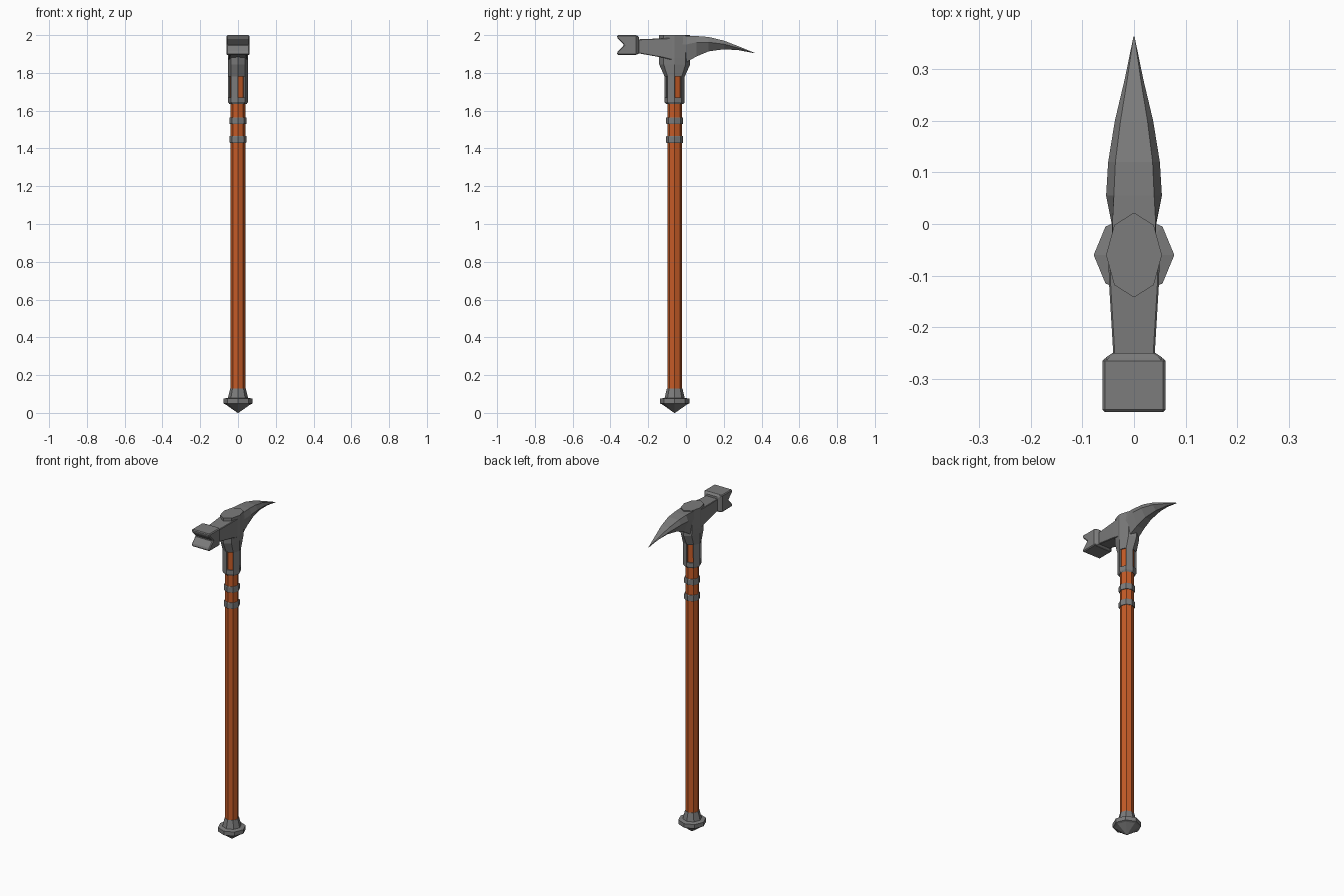
import bpy, bmesh, math

if "Cube" in bpy.data.objects:
    bpy.data.objects.remove(bpy.data.objects["Cube"])

CY = -0.06  # shaft axis


def material(name, color):
    m = bpy.data.materials.new(name)
    m.diffuse_color = (*color, 1)
    m.use_nodes = True
    m.node_tree.nodes["Principled BSDF"].inputs["Base Color"].default_value = m.diffuse_color
    return m


wood = material("wood", (0.56, 0.105, 0.02))
steel = material("steel", (0.2, 0.2, 0.2))


def loft(name, rings, mat=steel, start=True, holes=None):
    """Skin rings of 3D points; holes = (level, parity) leaves alternate faces open."""
    bm = bmesh.new()
    vs = [[bm.verts.new(p) for p in r] for r in rings]
    n = len(vs[0])
    for k in range(len(vs) - 1):
        for i in range(n):
            if holes and k == holes[0] and i % 2 == holes[1]:
                continue
            j = (i + 1) % n
            bm.faces.new((vs[k][i], vs[k][j], vs[k + 1][j], vs[k + 1][i]))
    if start:
        bm.faces.new(vs[0][::-1])
    bm.faces.new(vs[-1])
    bmesh.ops.recalc_face_normals(bm, faces=bm.faces)
    me = bpy.data.meshes.new(name)
    bm.to_mesh(me)
    bm.free()
    me.materials.append(mat)
    ob = bpy.data.objects.new(name, me)
    bpy.context.collection.objects.link(ob)
    return ob


def octa(z, rx, ry=None):
    ry = ry or rx
    return [(rx * math.cos(i * math.pi / 4), CY + ry * math.sin(i * math.pi / 4), z)
            for i in range(8)]


def box_ring(y, w, z0, z1, c):
    """Rectangle with chamfered corners across the y axis."""
    return [(w - c, y, z0), (w, y, z0 + c), (w, y, z1 - c), (w - c, y, z1),
            (c - w, y, z1), (-w, y, z1 - c), (-w, y, z0 + c), (c - w, y, z0)]


# Wooden shaft
loft("shaft", [octa(0.1, 0.039), octa(1.84, 0.039)], wood)

# Metal bands below the head
for i, z in enumerate((1.43, 1.529)):
    loft(f"band_{i + 1}", [octa(z, 0.043), octa(z + 0.003, 0.045),
                           octa(z + 0.033, 0.045), octa(z + 0.036, 0.043)])

# Pommel with pointed end
loft("pommel", [octa(0, 0.002), octa(0.045, 0.066), octa(0.05, 0.078), octa(0.075, 0.078),
                octa(0.08, 0.053), octa(0.13, 0.041)])

# Socket with four window slots, flaring into the head core
socket = loft("socket", [octa(1.635, 0.046), octa(1.645, 0.052, 0.053),
                         octa(1.67, 0.052, 0.053), octa(1.78, 0.052, 0.053),
                         octa(1.845, 0.053, 0.082), octa(1.88, 0.054, 0.082),
                         octa(2.0, 0.054, 0.082)], start=False, holes=(2, 0))
sol = socket.modifiers.new("wall", 'SOLIDIFY')
sol.thickness, sol.offset = 0.008, -1

# Hammer arm and its flange
loft("hammer_arm", [box_ring(-0.06, 0.05, 1.865, 1.985, 0.003),
                    box_ring(-0.12, 0.048, 1.88, 1.983, 0.003),
                    box_ring(-0.27, 0.039, 1.907, 1.977, 0.003)])
loft("hammer_flange", [box_ring(-0.25, 0.042, 1.903, 1.99, 0.006),
                       box_ring(-0.258, 0.054, 1.897, 1.998, 0.006),
                       box_ring(-0.263, 0.058, 1.896, 1.999, 0.006)])

# Hammer block with a V groove across the striking face
profile = [(-0.26, 2.0), (-0.364, 2.0), (-0.364, 1.984), (-0.328, 1.948),
           (-0.364, 1.911), (-0.364, 1.895), (-0.26, 1.895)]
block = loft("hammer_block", [[(x, y, z) for y, z in profile] for x in (-0.061, 0.061)])
bev = block.modifiers.new("bevel", 'BEVEL')
bev.width, bev.segments = 0.005, 1

# Curved spike: y, top z, side ridge z, bottom z, then half widths of each
spike = [(-0.06, 1.992, 1.95, 1.865, 0.040, 0.043, 0.030),
         (0.00, 1.995, 1.95, 1.855, 0.042, 0.043, 0.030),
         (0.055, 1.995, 1.962, 1.887, 0.039, 0.054, 0.025),
         (0.12, 1.99, 1.962, 1.914, 0.036, 0.050, 0.020),
         (0.20, 1.971, 1.952, 1.925, 0.026, 0.037, 0.012),
         (0.28, 1.94, 1.931, 1.92, 0.013, 0.018, 0.006),
         (0.363, 1.906, 1.905, 1.904, 0.001, 0.001, 0.001)]
loft("spike", [[(a, y, zt), (b, y, zm), (c, y, zb), (-c, y, zb), (-b, y, zm), (-a, y, zt)]
               for y, zt, zm, zb, a, b, c in spike])
